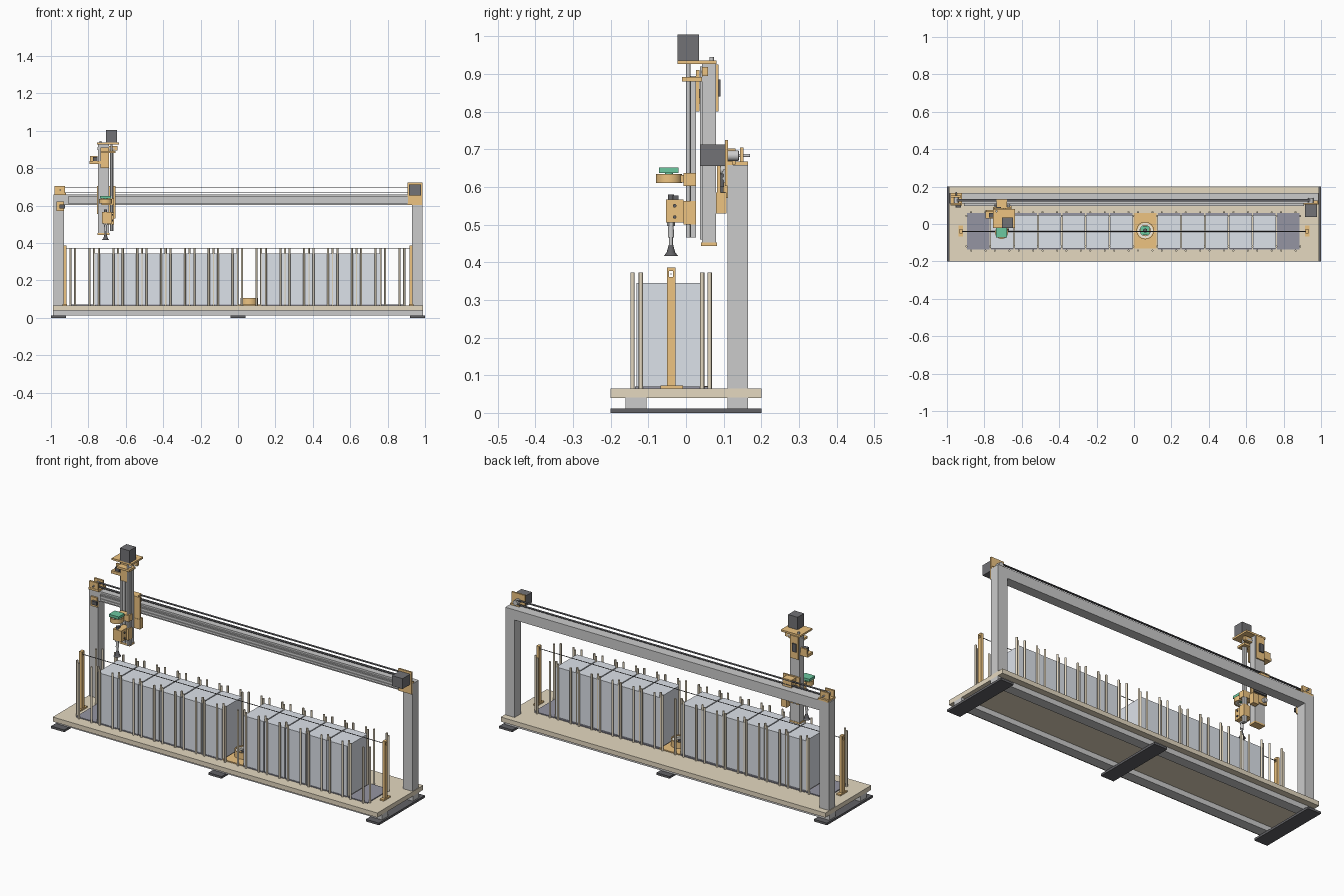
import bpy, bmesh
from math import pi
from mathutils import Matrix, Vector

COL = {
    'tan': (0.78, 0.69, 0.53, 1), 'orange': (0.85, 0.55, 0.22, 1), 'dark': (0.12, 0.12, 0.13, 1),
    'motor': (0.17, 0.17, 0.18, 1), 'grey': (0.6, 0.61, 0.63, 1), 'card': (0.72, 0.76, 0.82, 1),
    'tray': (0.3, 0.3, 0.36, 1), 'green': (0.15, 0.58, 0.35, 1), 'cream': (0.9, 0.87, 0.78, 1),
}
MATS = {}
for k, c in COL.items():
    MATS[k] = bpy.data.materials.new(k)
    MATS[k].diffuse_color = c


def finish(name, bm, mat, smooth=False):
    me = bpy.data.meshes.new(name)
    bmesh.ops.recalc_face_normals(bm, faces=bm.faces)
    for f in bm.faces:
        f.smooth = smooth and len(f.verts) == 4
    if smooth:
        for e in bm.edges:
            e.smooth = e.calc_face_angle(0) < 0.6
    bm.to_mesh(me)
    bm.free()
    ob = bpy.data.objects.new(name, me)
    bpy.context.collection.objects.link(ob)
    me.materials.append(MATS[mat])
    return ob


def box(name, x, y, z, mat='grey'):
    """Box from (min, max) ranges."""
    bm = bmesh.new()
    bmesh.ops.create_cube(bm, size=1)
    for v in bm.verts:
        v.co = Vector([(r[0] + r[1]) / 2 + c * (r[1] - r[0]) for r, c in zip((x, y, z), v.co)])
    return finish(name, bm, mat)


def rod(name, a, b, r, mat='grey', r2=None, seg=16):
    """Cylinder or cone between two points."""
    a, b = Vector(a), Vector(b)
    bm = bmesh.new()
    rot = Vector((0, 0, 1)).rotation_difference(b - a).to_matrix().to_4x4()
    bmesh.ops.create_cone(bm, cap_ends=True, segments=seg, radius1=r, radius2=r if r2 is None else r2,
                          depth=(b - a).length, matrix=Matrix.Translation((a + b) / 2) @ rot)
    return finish(name, bm, mat, True)


def lathe(name, centre, profile, mat, seg=32):
    """Closed (radius, z) profile spun about a vertical axis."""
    bm = bmesh.new()
    vs = [bm.verts.new((r, 0, z)) for r, z in profile]
    es = [bm.edges.new((vs[i - 1], vs[i])) for i in range(len(vs))]
    bmesh.ops.spin(bm, geom=vs + es, axis=(0, 0, 1), cent=(0, 0, 0), angle=2 * pi, steps=seg)
    bmesh.ops.remove_doubles(bm, verts=bm.verts, dist=1e-5)
    bmesh.ops.translate(bm, verts=bm.verts, vec=centre)
    return finish(name, bm, mat, True)


# Base: feet, beams, board
for i, x in enumerate((-0.96, 0, 0.96)):
    box(f'foot_{i}', (x - 0.04, x + 0.04), (-0.2, 0.2), (0, 0.012), 'dark')
box('front_base_beam', (-0.99, 0.99), (-0.16, -0.105), (0.012, 0.041))
box('rear_base_beam', (-0.99, 0.99), (0.11, 0.165), (0.012, 0.041))
box('base_board', (-0.99, 0.99), (-0.2, 0.2), (0.04, 0.065), 'tan')

# Gantry frame
for s, n in ((-1, 'left'), (1, 'right')):
    a, b = sorted((s * 0.93, s * 0.987))
    box(n + '_post', (a, b), (0.11, 0.165), (0.012, 0.602))
box('top_beam', (-0.987, 0.987), (0.11, 0.165), (0.602, 0.658))
box('linear_rail', (-0.91, 0.91), (0.1, 0.111), (0.612, 0.648))
for z in (0.622, 0.638):
    box('rail_rib', (-0.91, 0.91), (0.096, 0.101), (z - 0.004, z + 0.004), 'grey')

# Slots, stacks and guide dowels
P, CX, CY = 0.1275, 0.06, -0.04
for k in range(-7, 7):
    x = CX + k * P
    if k and k >= -7:
        box(f'slot_tray_{k}', (x - 0.06, x + 0.06), (-0.135, 0.058), (0.064, 0.07), 'tray')
    if k not in (-7, 0, 6):
        box(f'card_stack_{k}', (x - 0.061, x + 0.061), (-0.132, 0.048), (0.069, 0.345), 'card')
for i in range(15):
    x = CX + (i - 7.5) * P
    for y, dxs in ((-0.142, (-0.025, 0.025)), (-0.12, (0,)), (0.043, (0,)), (0.063, (-0.025, 0.025))):
        for dx in dxs:
            if (i == 0 and dx < 0) or (i == 14 and dx > 0):
                continue
            rod(f'guide_dowel_{i}', (x + dx, y, 0.06), (x + dx, y, 0.373), 0.0055, 'tan', seg=12)

# Thread posts at both ends, thread between
for s, n in ((-1, 'left'), (1, 'right')):
    x = s * 0.925
    for y0 in (-0.051, -0.034):
        box(n + '_thread_post', (x - 0.008, x + 0.008), (y0, y0 + 0.006), (0.36, 0.378), 'orange')
    box(n + '_thread_post_body', (x - 0.008, x + 0.008), (-0.051, -0.028), (0.065, 0.361), 'orange')
    box(n + '_thread_post_cap', (x - 0.008, x + 0.008), (-0.051, -0.028), (0.377, 0.386), 'orange')
    box(n + '_thread_post_foot', (x - 0.012, x + 0.012), (-0.068, -0.008), (0.065, 0.073), 'orange')
rod('thread', (-0.925, CY, 0.369), (0.925, CY, 0.369), 0.0018, 'dark', seg=6)

# Camera station in the middle slot
C = (CX, -0.035, 0)
box('camera_plate', (0.0, 0.12), (-0.132, 0.058), (0.064, 0.071), 'orange')
lathe('camera_housing', C, [(0.047, 0.07), (0.047, 0.106), (0.041, 0.106), (0.041, 0.07)], 'orange')
lathe('light_ring', C, [(0.041, 0.085), (0.041, 0.1), (0.028, 0.1), (0.028, 0.085)], 'cream')
box('camera_board', (0.036, 0.084), (-0.059, -0.011), (0.072, 0.08), 'green')
rod('camera_lens', (CX, -0.035, 0.08), (CX, -0.035, 0.098), 0.011, 'dark')

# Horizontal drive: motor, pulley, belt, idler
box('drive_motor', (0.913, 0.978), (0.037, 0.103), (0.655, 0.712), 'motor')
box('drive_motor_mount', (0.905, 0.987), (0.103, 0.112), (0.602, 0.724), 'orange')
box('drive_mount_foot', (0.93, 0.985), (0.11, 0.125), (0.657, 0.667), 'orange')
rod('drive_pulley', (0.945, 0.112, 0.683), (0.945, 0.14, 0.683), 0.014)
for z in (0.672, 0.695):
    box('drive_belt', (-0.95, 0.945), (0.121, 0.134), (z - 0.0015, z + 0.0015), 'dark')
rod('idler_pulley', (-0.95, 0.113, 0.683), (-0.95, 0.141, 0.683), 0.012)
rod('idler_axle', (-0.95, 0.09, 0.683), (-0.95, 0.17, 0.683), 0.004)
box('idler_base', (-0.982, -0.92), (0.1, 0.165), (0.657, 0.668), 'orange')
for y in (0.102, 0.143):
    box('idler_cheek', (-0.98, -0.925), (y, y + 0.01), (0.665, 0.704), 'orange')
box('limit_bracket', (-0.97, -0.93), (0.1, 0.111), (0.57, 0.622), 'orange')
box('limit_switch', (-0.955, -0.925), (0.088, 0.1), (0.585, 0.605), 'dark')

# Carriage on the rail
box('carriage_plate', (-0.755, -0.655), (0.082, 0.091), (0.555, 0.705), 'orange')
box('carriage_block', (-0.745, -0.67), (0.09, 0.101), (0.6, 0.66), 'dark')
box('carriage_belt_clamp', (-0.735, -0.68), (0.09, 0.132), (0.66, 0.702), 'orange')
box('carriage_tab', (-0.69, -0.655), (0.08, 0.108), (0.53, 0.585), 'orange')
for x in (-0.735, -0.675):
    for z in (0.575, 0.645):
        rod('carriage_wheel', (x, 0.091, z), (x, 0.105, z), 0.012)

# Vertical column
box('column', (-0.748, -0.69), (0.042, 0.08), (0.452, 0.928))
for x in (-0.738, -0.719, -0.7):
    box('column_rib', (x - 0.005, x + 0.005), (0.037, 0.043), (0.46, 0.92))
box('column_foot', (-0.75, -0.688), (0.04, 0.082), (0.443, 0.453), 'orange')
box('column_cap', (-0.755, -0.635), (-0.022, 0.081), (0.926, 0.936), 'orange')
box('lift_motor', (-0.705, -0.647), (-0.022, 0.035), (0.936, 1.005), 'motor')
rod('lift_screw', (-0.676, 0.006, 0.465), (-0.676, 0.006, 0.936), 0.0055)
box('lift_rail', (-0.684, -0.666), (0.012, 0.026), (0.465, 0.895))
box('lift_top_bracket', (-0.735, -0.655), (-0.01, 0.042), (0.88, 0.892), 'orange')
box('lift_back_bracket', (-0.735, -0.69), (0.026, 0.036), (0.8, 0.91), 'orange')
box('side_bracket', (-0.795, -0.735), (0.03, 0.075), (0.822, 0.838), 'orange')
box('side_bracket_wall', (-0.79, -0.75), (0.065, 0.075), (0.822, 0.865), 'orange')
box('side_switch', (-0.775, -0.75), (0.036, 0.06), (0.838, 0.86), 'dark')
box('rear_bracket', (-0.745, -0.695), (0.08, 0.086), (0.8, 0.925), 'orange')
box('rear_switch', (-0.735, -0.71), (0.086, 0.092), (0.84, 0.885), 'dark')
box('upper_guide', (-0.69, -0.645), (0.042, 0.058), (0.895, 0.918), 'orange')
rod('cap_bolt', (-0.735, 0.068, 0.936), (-0.735, 0.068, 0.945), 0.006)
rod('column_pulley', (-0.75, 0.05, 0.905), (-0.66, 0.05, 0.905), 0.009)

# Downward camera arm
H = (-0.708, -0.045, 0)
box('camera_arm', (-0.73, -0.662), (-0.006, 0.027), (0.602, 0.637), 'orange')
lathe('head_ring', H, [(0.035, 0.61), (0.035, 0.634), (0.028, 0.634), (0.028, 0.61)], 'orange')
lathe('head_light_ring', H, [(0.028, 0.612), (0.028, 0.62), (0.016, 0.62), (0.016, 0.612)], 'cream')
box('head_ring_link', (-0.725, -0.69), (-0.018, 0), (0.612, 0.632), 'orange')
box('head_board', (-0.738, -0.678), (-0.072, -0.02), (0.637, 0.651), 'green')
rod('head_lens', (-0.708, -0.045, 0.618), (-0.708, -0.045, 0.637), 0.011, 'green')

# Pick-up head with suction nozzle
N = -0.708, CY
box('pick_head', (-0.727, -0.675), (-0.053, -0.006), (0.505, 0.566), 'orange')
box('pick_arm', (-0.718, -0.664), (-0.007, 0.027), (0.5, 0.563), 'orange')
for z in (0.52, 0.55):
    rod('pick_bolt', (-0.673, -0.03, z), (-0.668, -0.03, z), 0.005, 'dark', seg=6)
rod('hose_fitting', (*N, 0.566), (*N, 0.58), 0.008, 'dark')
box('fitting_elbow', (-0.714, -0.702), (-0.04, -0.02), (0.567, 0.577), 'dark')
rod('nozzle_collar', (*N, 0.496), (*N, 0.506), 0.011, 'grey', seg=6)
rod('nozzle_stem', (*N, 0.44), (*N, 0.497), 0.005)
rod('nozzle_sleeve', (*N, 0.465), (*N, 0.497), 0.0085, 'grey', 0.007)
rod('suction_neck', (*N, 0.424), (*N, 0.446), 0.012, 'dark', 0.006)
rod('suction_cup', (*N, 0.416), (*N, 0.424), 0.019, 'dark', 0.013, 24)
